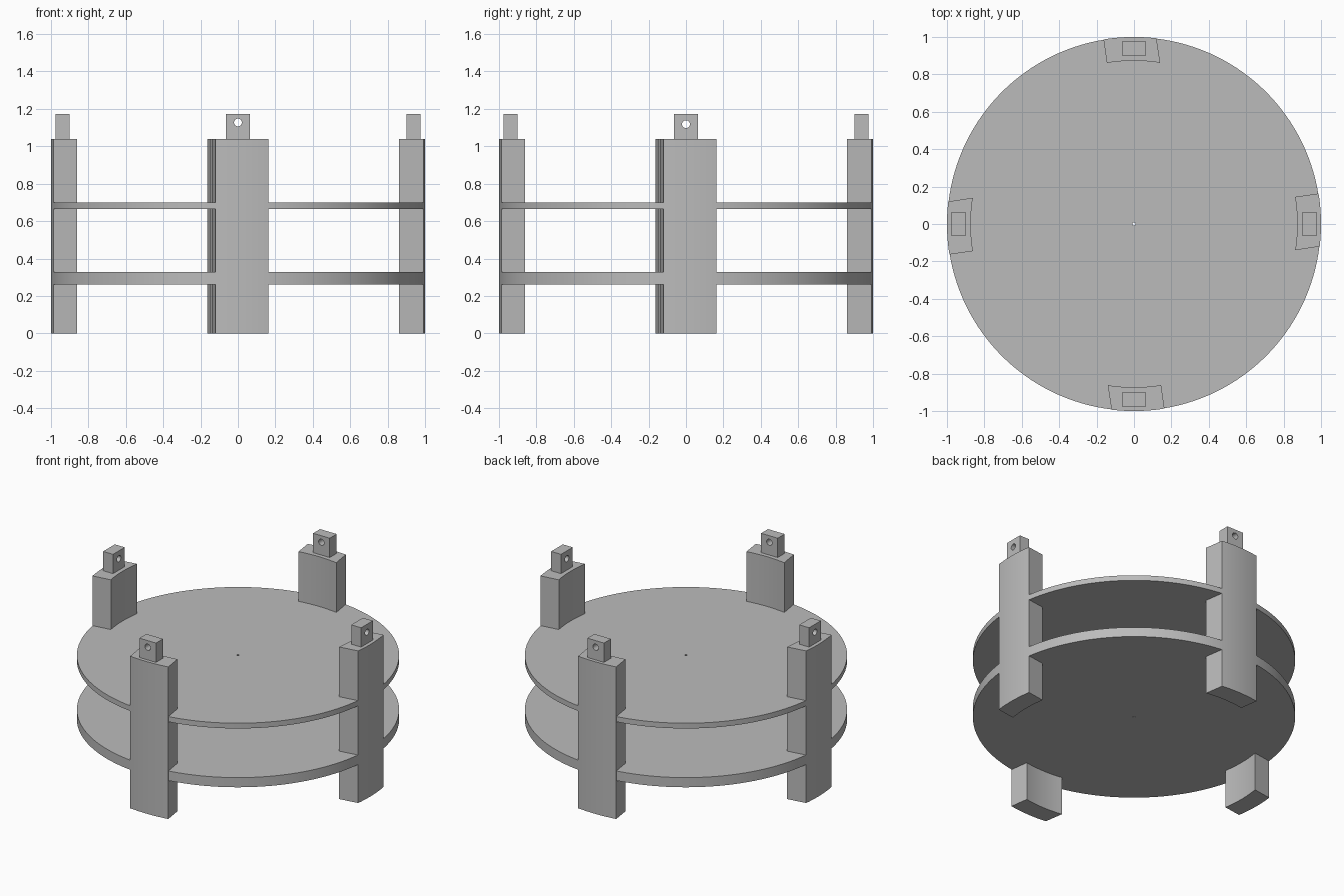
import bpy
import bmesh
import math
from mathutils import Matrix, Vector

if "Cube" in bpy.data.objects:
    bpy.data.objects.remove(bpy.data.objects["Cube"], do_unlink=True)

grey = bpy.data.materials.new("plain grey")
grey.use_nodes = True
grey.diffuse_color = (0.5, 0.5, 0.5, 1)
grey.node_tree.nodes["Principled BSDF"].inputs["Base Color"].default_value = (0.5, 0.5, 0.5, 1)


def finish(bm, name):
    bmesh.ops.recalc_face_normals(bm, faces=bm.faces)
    mesh = bpy.data.meshes.new(name)
    bm.to_mesh(mesh)
    bm.free()
    mesh.materials.append(grey)
    obj = bpy.data.objects.new(name, mesh)
    bpy.context.collection.objects.link(obj)
    return obj


def prism(name, outline, z0, z1):
    bm = bmesh.new()
    base = bm.faces.new([bm.verts.new((x, y, z0)) for x, y in outline])
    top = bmesh.ops.extrude_face_region(bm, geom=[base])["geom"]
    verts = [v for v in top if isinstance(v, bmesh.types.BMVert)]
    bmesh.ops.translate(bm, verts=verts, vec=(0, 0, z1 - z0))
    return finish(bm, name)


def circle(radius, count):
    step = math.tau / count
    return [(radius * math.cos(i * step), radius * math.sin(i * step)) for i in range(count)]


def drill(obj, cutter):
    # Cut the hole, then discard the cutter
    cutter.hide_render = True
    mod = obj.modifiers.new("hole", 'BOOLEAN')
    mod.operation = 'DIFFERENCE'
    mod.solver = 'EXACT'
    mod.object = cutter
    bpy.context.view_layer.update()
    graph = bpy.context.evaluated_depsgraph_get()
    mesh = bpy.data.meshes.new_from_object(obj.evaluated_get(graph))
    obj.modifiers.clear()
    obj.data = mesh
    bpy.data.objects.remove(cutter, do_unlink=True)


def arc(radius, x0, x1, steps):
    xs = [x0 + (x1 - x0) * i / steps for i in range(steps + 1)]
    return [(x, -math.sqrt(radius ** 2 - x * x)) for x in xs]


parts = []

# Two round shelves, each with a pinhole in the centre
for name, z0, z1 in (("lower_shelf", 0.262, 0.328), ("upper_shelf", 0.664, 0.70)):
    shelf = prism(name, circle(0.9985, 192), z0, z1)
    drill(shelf, prism("pin_cutter", circle(0.008, 16), z0 - 0.1, z1 + 0.1))
    parts.append(shelf)

# Four curved posts with slanted sides, each topped by a drilled tab
post_outline = arc(1.0, -0.12, 0.163, 12) + arc(0.873, 0.145, -0.14, 12)
tab_outline = [(-0.063, -0.976), (0.063, -0.976), (0.063, -0.901), (-0.063, -0.901)]
for i, side in enumerate(("front", "left", "back", "right")):
    turn = Matrix.Rotation(i * math.pi / 2, 4, 'Z')
    post = prism(side + "_post", post_outline, 0, 1.04)
    tab = prism(side + "_tab", tab_outline, 1.04, 1.172)
    cutter = prism("hole_cutter", circle(0.021, 24), -0.2, 0.2)
    hole_height = 1.127 if i % 2 == 0 else 1.118
    cutter.data.transform(Matrix.Translation(Vector((0, -0.94, hole_height)))
                          @ Matrix.Rotation(math.pi / 2, 4, 'X'))
    drill(tab, cutter)
    for obj in (post, tab):
        obj.data.transform(turn)
        parts.append(obj)

# Smooth curved walls, crisp corners
bpy.ops.object.select_all(action='DESELECT')
for obj in parts:
    obj.select_set(True)
bpy.context.view_layer.objects.active = parts[0]
bpy.ops.object.shade_smooth_by_angle(angle=math.radians(30))
